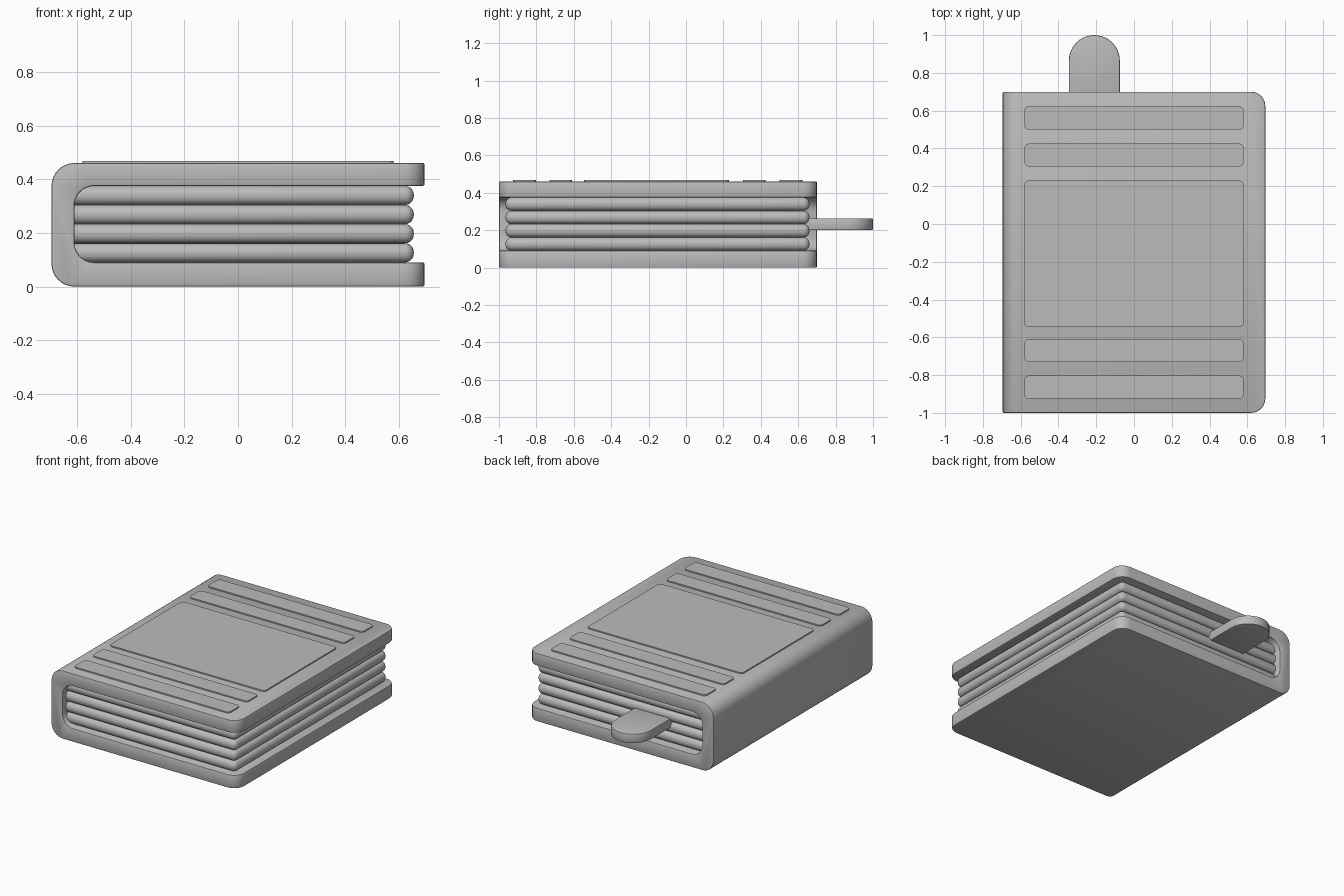
import bpy, bmesh
from math import pi, cos, sin, radians
from mathutils import Vector

if "Cube" in bpy.data.objects:
    bpy.data.objects.remove(bpy.data.objects["Cube"])

grey = bpy.data.materials.new("plain_grey")
grey.use_nodes = True
COLOUR = (0.5, 0.5, 0.5, 1)
grey.diffuse_color = COLOUR
grey.node_tree.nodes["Principled BSDF"].inputs["Base Color"].default_value = COLOUR


def arc(cx, cy, r, start, end, steps=8):
    angles = [radians(start + (end - start) * i / steps) for i in range(steps + 1)]
    return [(cx + r * cos(a), cy + r * sin(a)) for a in angles]


def finish(name, bm, soften=0, segments=2):
    bmesh.ops.recalc_face_normals(bm, faces=bm.faces)
    mesh = bpy.data.meshes.new(name)
    bm.to_mesh(mesh)
    bm.free()
    mesh.materials.append(grey)
    obj = bpy.data.objects.new(name, mesh)
    bpy.context.collection.objects.link(obj)
    bpy.ops.object.select_all(action='DESELECT')
    obj.select_set(True)
    bpy.context.view_layer.objects.active = obj
    if soften:
        bevel = obj.modifiers.new("soft_edges", 'BEVEL')
        bevel.width = soften
        bevel.segments = segments
        bevel.limit_method = 'ANGLE'
        bevel.angle_limit = radians(40)
        bpy.ops.object.modifier_apply(modifier=bevel.name)
    bpy.ops.object.shade_smooth_by_angle(angle=radians(40))
    return obj


def prism(points, direction):
    """Extrude a closed loop of 3D points along a direction."""
    bm = bmesh.new()
    face = bm.faces.new([bm.verts.new(p) for p in points])
    ext = bmesh.ops.extrude_face_region(bm, geom=[face])
    moved = [v for v in ext["geom"] if isinstance(v, bmesh.types.BMVert)]
    bmesh.ops.translate(bm, verts=moved, vec=Vector(direction))
    return bm


def box(x0, x1, y0, y1, z0, z1):
    return prism([(x0, y0, z0), (x1, y0, z0), (x1, y1, z0), (x0, y1, z0)],
                 (0, 0, z1 - z0))


def round_vertical_edges(bm, radius, rule=lambda x: True):
    edges = [e for e in bm.edges
             if abs(e.verts[0].co.z - e.verts[1].co.z) > 0.001
             and (e.verts[0].co - e.verts[1].co).normalized().z ** 2 > 0.99
             and rule(e.verts[0].co.x)]
    bmesh.ops.bevel(bm, geom=edges, offset=radius, segments=6,
                    affect='EDGES', profile=0.5)


# Cover: one C-shaped section forming both boards and the rounded spine
EDGE, TOP, FRONT, BACK = 0.695, 0.46, -1.0, 0.70
IN_X, IN_LOW, IN_HIGH = -0.61, 0.09, 0.375
outer, inner = 0.085, 0.075
section = [(EDGE, TOP)]
section += arc(-EDGE + outer, TOP - outer, outer, 90, 180)
section += arc(-EDGE + outer, outer, outer, 180, 270)
section += [(EDGE, 0), (EDGE, IN_LOW)]
section += arc(IN_X + inner, IN_LOW + inner, inner, 270, 180)
section += arc(IN_X + inner, IN_HIGH - inner, inner, 180, 90)
section += [(EDGE, IN_HIGH)]
cover = prism([(x, FRONT, z) for x, z in section], (0, BACK - FRONT, 0))
round_vertical_edges(cover, 0.075, lambda x: x > EDGE - 0.001)
finish("cover", cover, 0.006)

# Page bundles: four stacked slabs with rounded edges
LAYERS = 4
step = (IN_HIGH - IN_LOW) / LAYERS
for i in range(LAYERS):
    low = IN_LOW + i * step
    finish(f"page_bundle_{i + 1}",
           box(-0.66, 0.655, -0.965, 0.66, low, low + step), step * 0.46, 5)

# Bookmark: flat tongue with a round end
tongue = [(-0.345, 0.55), (-0.075, 0.55)] + arc(-0.21, 0.865, 0.135, 0, 180, 20)
finish("bookmark", prism([(x, y, 0.2) for x, y in tongue], (0, 0, 0.063)), 0.006)

# Raised panels on the front board
panels = {"back_outer_band": (0.50, 0.622), "back_inner_band": (0.305, 0.425),
          "centre_panel": (-0.545, 0.23), "front_inner_band": (-0.73, -0.61),
          "front_outer_band": (-0.925, -0.803)}
for name, (y0, y1) in panels.items():
    panel = box(-0.58, 0.58, y0, y1, TOP - 0.001, TOP + 0.008)
    round_vertical_edges(panel, 0.022)
    finish(name, panel)
